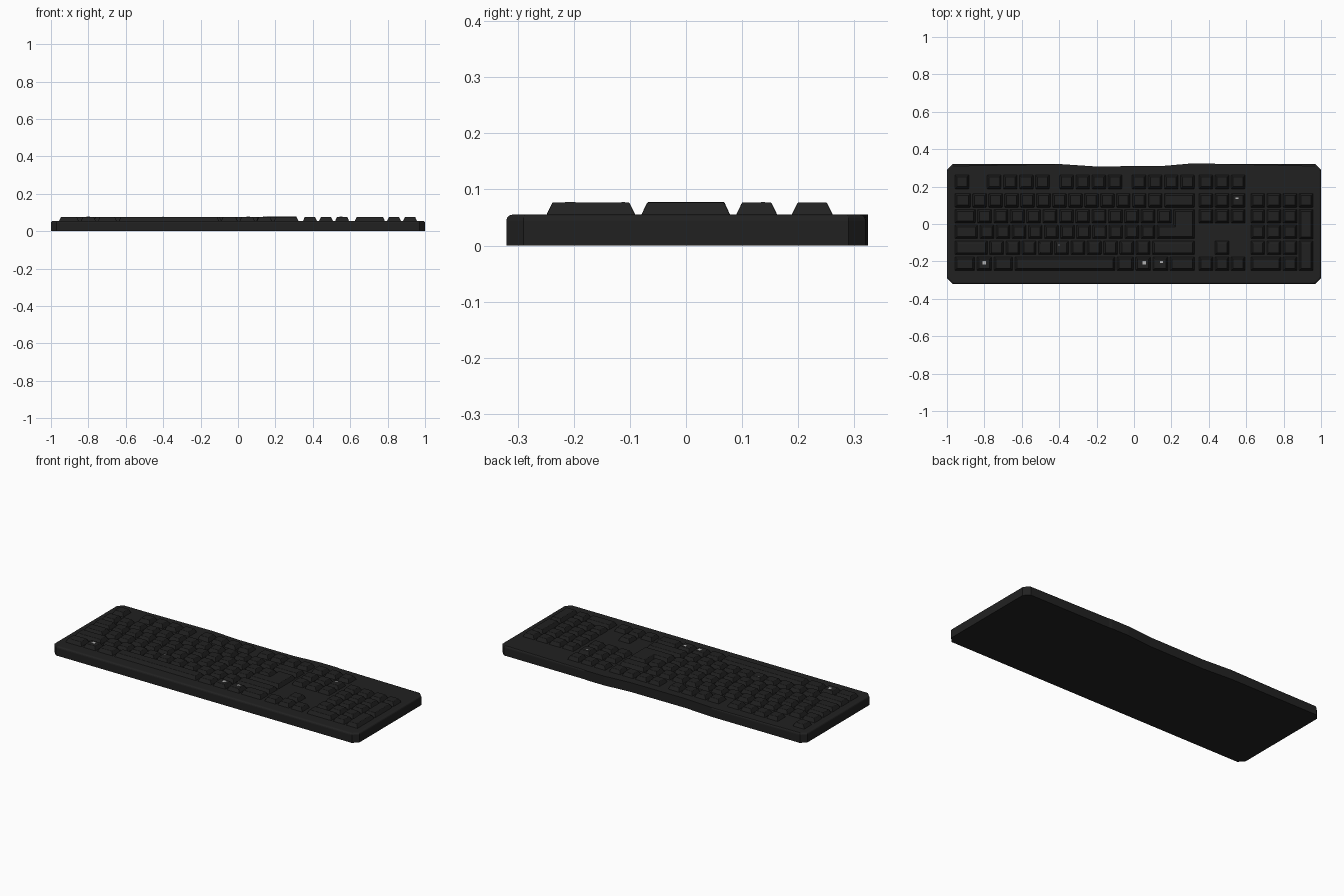
import bpy, bmesh
from mathutils import Vector

if "Cube" in bpy.data.objects:
    bpy.data.objects.remove(bpy.data.objects["Cube"])

U = 0.0861            # width of one key unit
X0 = -0.963           # left edge of the key field
TOP = 0.055           # deck height
KEY_Z = 0.077         # key top height
GAP = 0.004
ROWS = {"function": 0.225, "number": 0.126, "upper": 0.042,
        "home": -0.042, "lower": -0.127, "bottom": -0.212}
HALF = 0.0425         # half of the row pitch


def material(name, v):
    m = bpy.data.materials.new(name)
    m.diffuse_color = (v, v, v, 1)
    m.use_nodes = True
    m.node_tree.nodes["Principled BSDF"].inputs["Base Color"].default_value = m.diffuse_color
    return m


BLACK = material("black plastic", 0.0155)
LIGHT = material("light print", 0.45)


def finish(bm, name, mat, bevel=0):
    bmesh.ops.recalc_face_normals(bm, faces=bm.faces)
    me = bpy.data.meshes.new(name)
    bm.to_mesh(me)
    bm.free()
    me.materials.append(mat)
    ob = bpy.data.objects.new(name, me)
    bpy.context.collection.objects.link(ob)
    if bevel:
        mod = ob.modifiers.new("soft edges", 'BEVEL')
        mod.width = bevel
        mod.segments = 2
    return ob


def inset(pts, d):
    """Offset a counter-clockwise outline inwards with mitred corners."""
    out = []
    for i, p in enumerate(pts):
        p = Vector(p)
        a = (p - Vector(pts[i - 1])).normalized()
        b = (Vector(pts[(i + 1) % len(pts)]) - p).normalized()
        na, nb = Vector((-a.y, a.x)), Vector((-b.y, b.x))
        out.append(p + (na + nb) * d / (1 + na.dot(nb)))
    return out


def loft(bm, pts, z0, z1, taper):
    low = [bm.verts.new((p[0], p[1], z0)) for p in pts]
    high = [bm.verts.new((p[0], p[1], z1)) for p in inset(pts, taper)]
    n = len(pts)
    bm.faces.new(low[::-1])
    top = bm.faces.new(high)
    for i in range(n):
        j = (i + 1) % n
        bm.faces.new((low[i], low[j], high[j], high[i]))
    return top


def rect(x0, x1, y0, y1):
    return [(x0, y0), (x1, y0), (x1, y1), (x0, y1)]


def key(bm, u0, w, row, rows_down=0):
    y = ROWS[row]
    x = X0 + u0 * U
    loft(bm, rect(x + GAP, x + w * U - GAP, y - HALF * (1 + 2 * rows_down) + GAP,
                  y + HALF - GAP), TOP - 0.004, KEY_Z, 0.0125)


def run(bm, row, start, widths):
    for w in widths:
        key(bm, start, w, row)
        start += w


# Case: chamfered corners and a shallow dip along the back edge
outline = [(-1, -0.29), (-0.97, -0.32), (0.97, -0.32), (1, -0.29), (1, 0.29),
           (0.97, 0.32), (0.44, 0.321), (0.42, 0.324), (0.31, 0.324), (0.15, 0.31),
           (-0.21, 0.308), (-0.39, 0.32), (-0.97, 0.32), (-1, 0.29)]
bm = bmesh.new()
deck = loft(bm, outline, 0, TOP, 0)
bmesh.ops.bevel(bm, geom=list(deck.edges), offset=0.01, segments=3,
                profile=0.5, affect='EDGES')
finish(bm, "case", BLACK)

# Main block, one object per row: (row, [(start, key widths), ...])
layout = [
    ("function", [(0, [1]), (2, [1] * 4), (6.5, [1] * 4), (11, [1] * 4)]),
    ("number", [(0, [1.1] + [0.992] * 12 + [2])]),
    ("upper", [(0, [1.4] + [1.015] * 12)]),
    ("home", [(0, [1.55] + [1] * 11)]),
    ("lower", [(0, [2.15] + [1.01] * 10 + [2.75])]),
    ("bottom", [(0, [1.36, 1.06, 1.3, 6.35, 1.15, 1.07, 1.07, 1.64])]),
]
for row, runs in layout:
    bm = bmesh.new()
    for start, widths in runs:
        run(bm, row, start, widths)
    finish(bm, row + "_row_keys", BLACK, 0.002)

# L-shaped enter key
bm = bmesh.new()
xl, xm, xr = X0 + 12.55 * U + GAP, X0 + 13.58 * U + GAP, X0 + 15 * U - GAP
yb, ym, yt = -0.042 - HALF + GAP, -GAP, 0.042 + HALF - GAP
loft(bm, [(xl, yb), (xr, yb), (xr, yt), (xm, yt), (xm, ym), (xl, ym)],
     TOP - 0.004, KEY_Z + 0.001, 0.0125)
finish(bm, "enter_key", BLACK, 0.002)

# Navigation cluster and arrows
NAV = 15.15
bm = bmesh.new()
for row in ("function", "number", "upper", "bottom"):
    run(bm, row, NAV, [1] * 3)
key(bm, NAV + 1, 1, "lower")
finish(bm, "navigation_keys", BLACK, 0.002)

# Number pad with two tall keys and a wide zero
PAD = 18.37
bm = bmesh.new()
run(bm, "number", PAD, [1] * 4)
for row in ("upper", "home", "lower"):
    run(bm, row, PAD, [1] * 3)
run(bm, "bottom", PAD, [2, 1])
key(bm, PAD + 3, 1, "upper", 1)
key(bm, PAD + 3, 1, "lower", 1)
finish(bm, "number_pad_keys", BLACK, 0.002)

# Small plain printed marks on a few keys
bm = bmesh.new()
for x, y, w, d in [(-0.80, -0.207, 0.018, 0.018), (0.055, -0.207, 0.018, 0.018),
                   (0.147, -0.203, 0.016, 0.012), (0.55, 0.137, 0.016, 0.007),
                   (-0.40, -0.112, 0.006, 0.006)]:
    loft(bm, rect(x - w / 2, x + w / 2, y - d / 2, y + d / 2),
         KEY_Z - 0.001, KEY_Z + 0.0006, 0)
finish(bm, "printed_marks", LIGHT)
